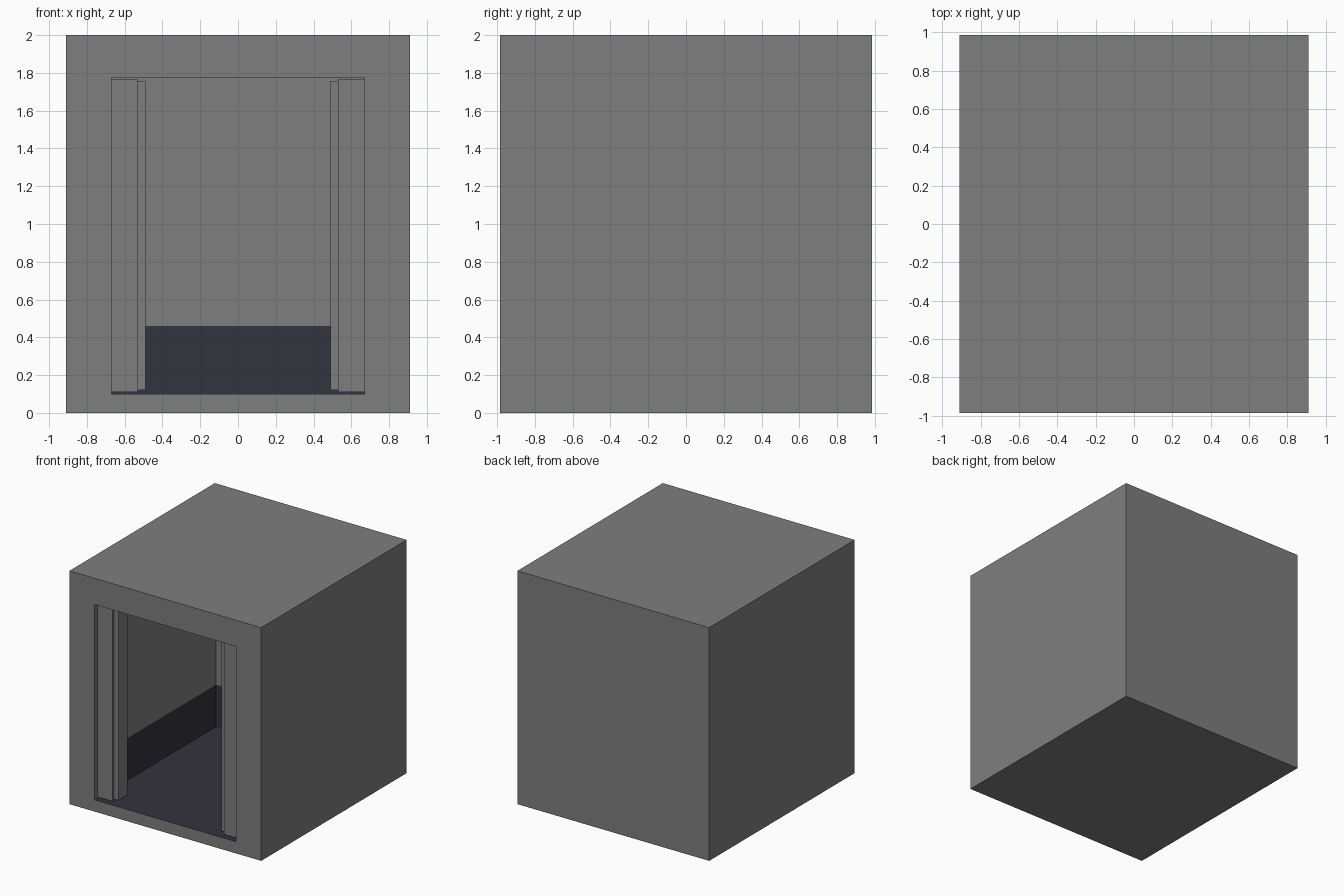
import bpy, bmesh
from mathutils import Vector

if "Cube" in bpy.data.objects:
    bpy.data.objects.remove(bpy.data.objects["Cube"])


def material(name, rgb):
    m = bpy.data.materials.new(name)
    m.diffuse_color = (*rgb, 1)
    m.use_nodes = True
    m.node_tree.nodes["Principled BSDF"].inputs["Base Color"].default_value = m.diffuse_color
    return m


grey = material("metal grey", (0.21, 0.21, 0.21))
dark = material("dark slate", (0.034, 0.033, 0.047))

W, D, H = 0.91, 0.985, 2.0            # outer half width, half depth, height
OW, Z0, Z1, BACK = 0.67, 0.10, 1.775, 0.66   # opening and interior
SKIRT, DOOR_BACK = 0.46, -0.80


def add_object(name, bm, mats):
    me = bpy.data.meshes.new(name)
    bm.to_mesh(me)
    bm.free()
    for m in mats:
        me.materials.append(m)
    ob = bpy.data.objects.new(name, me)
    bpy.context.collection.objects.link(ob)
    return ob


def box_bm(x0, x1, y0, y1, z0, z1):
    bm = bmesh.new()
    bmesh.ops.create_cube(bm, size=1)
    for v in bm.verts:
        v.co = Vector((x1 if v.co.x > 0 else x0,
                       y1 if v.co.y > 0 else y0,
                       z1 if v.co.z > 0 else z0))
    return bm


# Cabin shell: inset the front face and push it in to make the room
bm = box_bm(-W, W, -D, D, 0, H)
front = min(bm.faces, key=lambda f: f.calc_center_median().y)
bmesh.ops.inset_individual(bm, faces=[front], thickness=0.1)
for v in front.verts:
    v.co = Vector((OW if v.co.x > 0 else -OW, -D, Z1 if v.co.z > H / 2 else Z0))
room = bmesh.ops.extrude_discrete_faces(bm, faces=[front])["faces"][0]
for v in room.verts:
    v.co.y = BACK


def is_room(f):
    c = f.calc_center_median()
    return abs(c.x) < OW + 0.01 and -D + 0.001 < c.y < BACK + 0.01 and Z0 - 0.01 < c.z < Z1 + 0.01


# Split the room walls at the skirting height and behind the doors
for co, no in (((0, 0, SKIRT), (0, 0, 1)), ((0, DOOR_BACK, 0), (0, 1, 0))):
    faces = [f for f in bm.faces if is_room(f)]
    edges = {e for f in faces for e in f.edges}
    verts = {v for f in faces for v in f.verts}
    bmesh.ops.bisect_plane(bm, geom=faces + list(edges) + list(verts),
                           plane_co=co, plane_no=no, dist=1e-5)

# Dark floor and lower walls
for f in bm.faces:
    c = f.calc_center_median()
    if is_room(f):
        floor = c.z < Z0 + 0.001
        lower_wall = c.z < SKIRT and c.y > DOOR_BACK
        f.material_index = int(floor or lower_wall)
add_object("cabin_shell", bm, [grey, dark])

# Sliding door leaves, half open, in pairs on both sides
for side, s in (("left", -1), ("right", 1)):
    for name, x, y0, y1, z0, z1 in (
            ("outer_door", 0.53, -0.945, -0.925, 0.11, 1.765),
            ("inner_door", 0.49, -0.922, DOOR_BACK, 0.12, 1.757)):
        xs = sorted((s * x, s * OW))
        add_object(f"{name}_{side}", box_bm(xs[0], xs[1], y0, y1, z0, z1), [grey])
